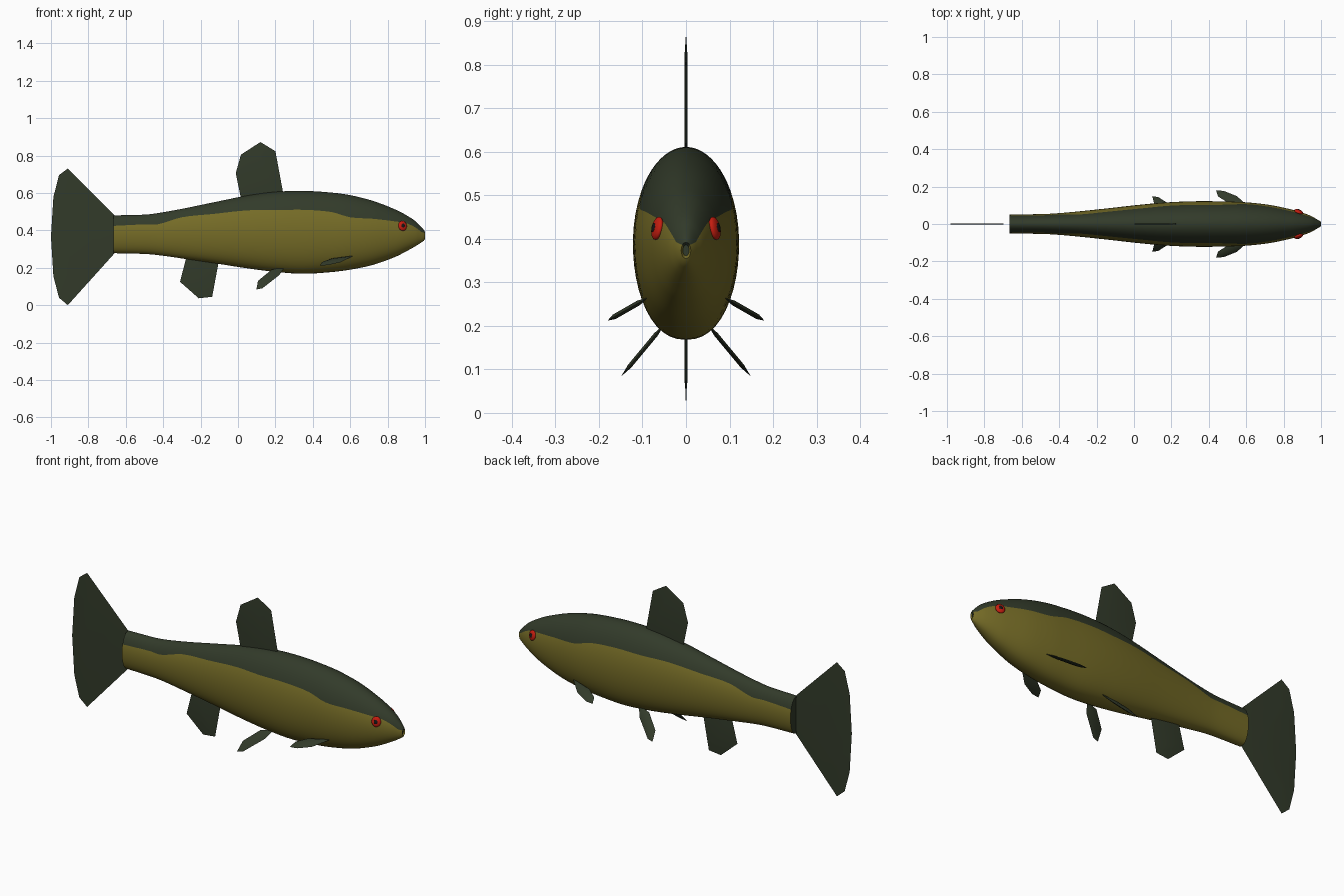
import bpy, bmesh, math
from mathutils import Vector, Matrix

if "Cube" in bpy.data.objects:
    bpy.data.objects.remove(bpy.data.objects["Cube"])


def material(name, rgb):
    m = bpy.data.materials.new(name)
    m.diffuse_color = (*rgb, 1)
    m.use_nodes = True
    m.node_tree.nodes["Principled BSDF"].inputs["Base Color"].default_value = m.diffuse_color
    return m


OLIVE = material("olive flank", (0.18, 0.15, 0.02))
DARK = material("dark green", (0.032, 0.043, 0.023))
RED = material("red eye", (0.55, 0.012, 0.005))
BLACK = material("black pupil", (0.008, 0.008, 0.008))


def finish(bm, name, mats, angle=40):
    bmesh.ops.recalc_face_normals(bm, faces=bm.faces)
    me = bpy.data.meshes.new(name)
    bm.to_mesh(me)
    bm.free()
    ob = bpy.data.objects.new(name, me)
    bpy.context.collection.objects.link(ob)
    for m in mats:
        me.materials.append(m)
    bpy.ops.object.select_all(action='DESELECT')
    ob.select_set(True)
    bpy.context.view_layer.objects.active = ob
    bpy.ops.object.shade_smooth_by_angle(angle=math.radians(angle))
    return ob


# Body stations: x, top z, bottom z, half width, height of the colour line
STATIONS = [
    (-0.665, 0.480, 0.278, 0.050, 0.424),
    (-0.50, 0.484, 0.274, 0.053, 0.432),
    (-0.43, 0.492, 0.268, 0.056, 0.432),
    (-0.30, 0.515, 0.250, 0.067, 0.470),
    (-0.13, 0.550, 0.225, 0.085, 0.488),
    (0.05, 0.586, 0.197, 0.105, 0.507),
    (0.20, 0.606, 0.178, 0.117, 0.508),
    (0.35, 0.611, 0.168, 0.122, 0.510),
    (0.50, 0.602, 0.177, 0.120, 0.498),
    (0.60, 0.588, 0.190, 0.116, 0.470),
    (0.72, 0.558, 0.215, 0.103, 0.462),
    (0.84, 0.512, 0.258, 0.078, 0.448),
    (0.90, 0.481, 0.288, 0.061, 0.438),
    (0.95, 0.448, 0.316, 0.041, 0.415),
    (0.98, 0.418, 0.335, 0.024, 0.392),
]


def spline(points, steps):
    """Smooth curve through the stations (cubic with finite tangents)."""
    def slope(i, k):
        a, b = points[max(i - 1, 0)], points[min(i + 1, len(points) - 1)]
        return (b[k] - a[k]) / (b[0] - a[0])
    out = []
    for i in range(len(points) - 1):
        p, q = points[i], points[i + 1]
        d = q[0] - p[0]
        for s in range(steps):
            t = s / steps
            row = [p[0] + d * t]
            for k in range(1, 5):
                row.append((2*t**3 - 3*t*t + 1) * p[k] + (t**3 - 2*t*t + t) * d * slope(i, k)
                           + (3*t*t - 2*t**3) * q[k] + (t**3 - t*t) * d * slope(i + 1, k))
            out.append(row)
    return out + [list(points[-1])]


UP, LOW = 10, 16          # segments above and below the colour line


def ring(bm, x, top, bot, w, zb):
    c, h = (top + bot) / 2, (top - bot) / 2
    tb = math.acos(max(-0.95, min(0.95, (zb - c) / h)))
    angles = [tb * i / UP for i in range(UP)]
    angles += [tb + (math.pi - tb) * i / LOW for i in range(LOW + 1)]
    half = []
    for a in angles:
        s = max(math.sin(a), 0)
        if a > math.pi / 2:
            s = s ** 0.88     # fuller belly
        half.append((w * s, c + h * math.cos(a)))
    loop = half + [(-y, z) for y, z in reversed(half[1:-1])]
    return [bm.verts.new((x, y, z)) for y, z in loop]


# Body with the mouth
bm = bmesh.new()
rows = spline(STATIONS, 4)
rows += [[0.994, 0.402, 0.345, 0.016, 0.388], [1.0, 0.392, 0.355, 0.011, 0.386],
         [0.992, 0.386, 0.361, 0.007, 0.380]]
rings = [ring(bm, *r) for r in rows]
n = len(rings[0])
for a, b in zip(rings, rings[1:]):
    for j in range(n):
        f = bm.faces.new((a[j], a[(j + 1) % n], b[(j + 1) % n], b[j]))
        f.material_index = 1 if j < UP or j >= n - UP else 0
bm.faces.new(rings[0]).material_index = 1
bm.faces.new(rings[-1]).material_index = 1
finish(bm, "body", [OLIVE, DARK])


def fin(name, outline, thick, y0=0.0, z0=0.0, lean=0.0, side=1):
    """Thin blade, sharp at its rim; lean is the outward y per unit of drop."""
    bm = bmesh.new()
    normal = Vector((0, 1, lean)).normalized() * thick

    def place(x, z, off):
        v = Vector((x, y0 + (z0 - z) * lean, z)) + normal * off
        v.y *= side
        return bm.verts.new(v)
    cx = sum(p[0] for p in outline) / len(outline)
    cz = sum(p[1] for p in outline) / len(outline)
    rim = [place(x, z, 0) for x, z in outline]
    k = len(rim)
    for s in (1, -1):
        inner = [place(cx + (x - cx) * 0.6, cz + (z - cz) * 0.6, s) for x, z in outline]
        for i in range(k):
            j = (i + 1) % k
            bm.faces.new((rim[i], rim[j], inner[j], inner[i]))
        bm.faces.new(inner)
    finish(bm, name, [DARK])


# Upright fins
fin("tail_fin", [(-0.655, 0.475), (-0.91, 0.731), (-0.957, 0.695), (-0.987, 0.578), (-1, 0.366),
                 (-0.987, 0.155), (-0.957, 0.04), (-0.91, 0.0), (-0.655, 0.283)], 0.003)
fin("dorsal_fin", [(0.02, 0.55), (-0.012, 0.706), (0.016, 0.805), (0.12, 0.872),
                   (0.2, 0.823), (0.245, 0.58)], 0.004)
fin("anal_fin", [(-0.10, 0.25), (-0.138, 0.045), (-0.21, 0.037), (-0.31, 0.125),
                 (-0.27, 0.28)], 0.004)

# Paired fins and eyes
for side, tag in ((-1, "right"), (1, "left")):
    fin("pelvic_fin_" + tag, [(0.25, 0.205), (0.18, 0.19), (0.107, 0.13), (0.098, 0.084),
                              (0.13, 0.09), (0.22, 0.16)], 0.005, 0.065, 0.185, 0.83, side)
    fin("pectoral_fin_" + tag, [(0.62, 0.265), (0.503, 0.25), (0.45, 0.231), (0.438, 0.212),
                                (0.48, 0.214), (0.55, 0.23)], 0.006, 0.105, 0.255, 1.75, side)
    turn = (Matrix.Translation((0.88, 0.066 * side, 0.424))
            @ Matrix.Rotation(-0.35 * side, 4, 'Z') @ Matrix.Rotation(0.2 * side, 4, 'X'))
    for name, size, shift, mat in (("eye_", (0.024, 0.011, 0.027), 0, RED),
                                   ("pupil_", (0.010, 0.003, 0.011), 0.0095, BLACK)):
        bm = bmesh.new()
        bmesh.ops.create_uvsphere(bm, u_segments=20, v_segments=12, radius=1)
        bm.transform(turn @ Matrix.Translation((0, shift * side, 0)) @ Matrix.Diagonal((*size, 1)))
        finish(bm, name + tag, [mat])
